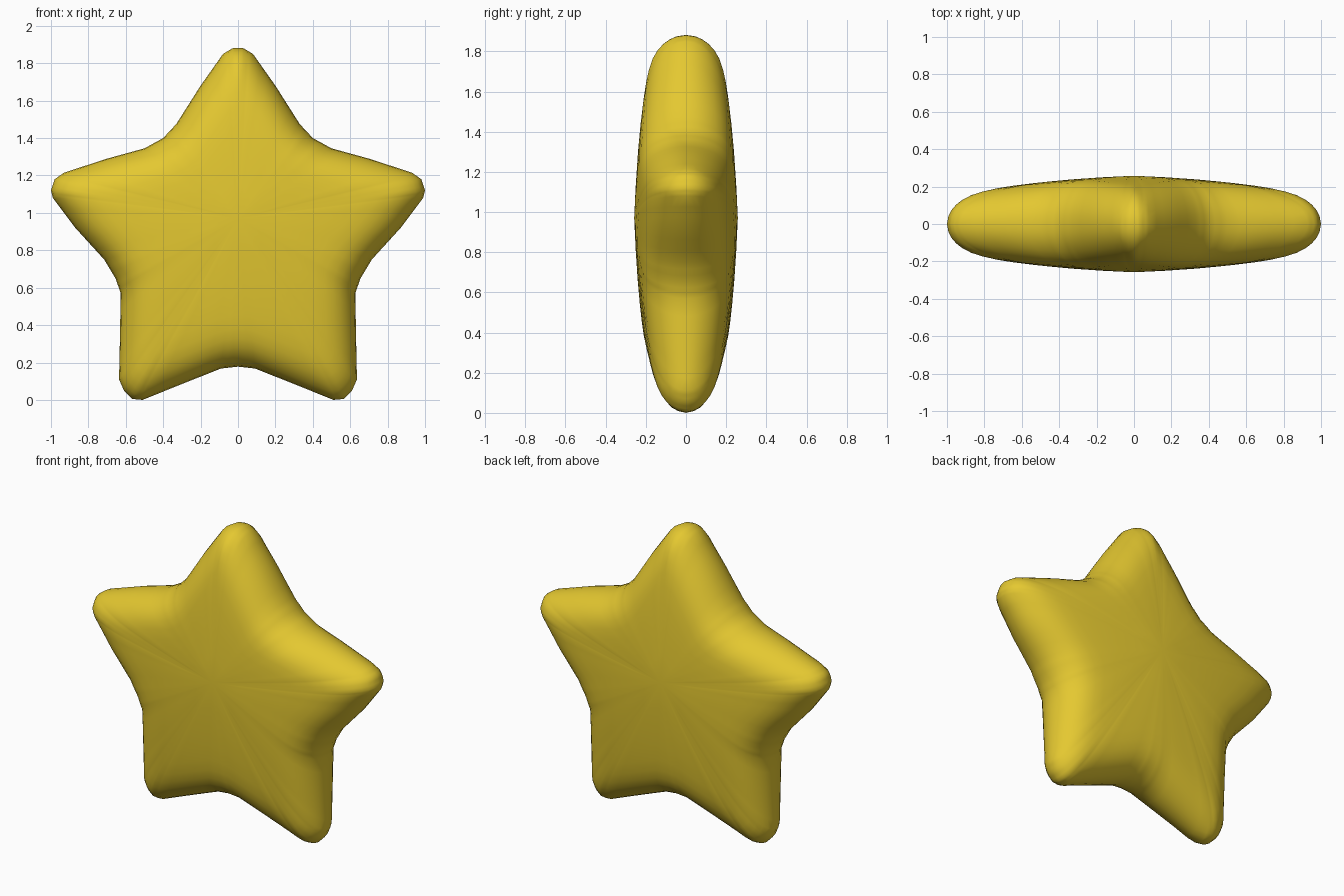
import bpy, bmesh, math
from mathutils import Vector
from mathutils.geometry import intersect_point_line

if "Cube" in bpy.data.objects:
    bpy.data.objects.remove(bpy.data.objects["Cube"])

# Right half of the star outline (x, z), top to bottom
half = [(0, 1.882), (0.03, 1.88), (0.08, 1.85), (0.2, 1.68), (0.33, 1.475),
        (0.40, 1.40), (0.50, 1.345), (0.70, 1.29), (0.93, 1.215), (0.98, 1.18),
        (1.0, 1.12), (0.99, 1.08), (0.87, 0.92), (0.715, 0.75), (0.655, 0.65),
        (0.627, 0.57), (0.632, 0.3), (0.636, 0.11), (0.61, 0.05), (0.565, 0.005),
        (0.51, 0.0), (0.30, 0.085), (0.09, 0.168), (0, 0.178)]
outline = [Vector(p) for p in half] + [Vector((-x, z)) for x, z in half[-2:0:-1]]
edges = list(zip(outline, outline[1:] + outline[:1]))
rim = [a.lerp(b, k / 3) for a, b in edges for k in range(3)]
centre = Vector((0, 0.97))
ROUND = 0.175  # width of the rounded border


def rim_distance(p):
    best = 9
    for a, b in edges:
        q, t = intersect_point_line(p, a, b)
        q = a.lerp(b, min(1, max(0, t)))
        best = min(best, (p - q.to_2d()).length)
    return best


def half_depth(p):
    t = min(1, rim_distance(p) / ROUND)
    r = (p - centre).length
    return (0.258 - 0.11 * r ** 1.6) * math.sqrt(max(0, 1 - (1 - t) ** 2))


# Puffy star body: rings shrinking to the centre on both faces
bm = bmesh.new()
n = len(rim)
rim_verts = [bm.verts.new((p.x, 0, p.y)) for p in rim]
scales = [0.992, 0.975, 0.95, 0.915, 0.87, 0.81, 0.74, 0.65, 0.53, 0.38, 0.2]
inner = []
for side in (-1, 1):
    last = rim_verts
    for s in scales:
        ring = []
        for p in rim:
            q = centre.lerp(p, s)
            ring.append(bm.verts.new((q.x, side * half_depth(q), q.y)))
        for i in range(n):
            j = (i + 1) % n
            bm.faces.new((last[i], last[j], ring[j], ring[i]))
        if s < 0.96:
            inner += ring
        last = ring
    tip = bm.verts.new((0, side * half_depth(centre), centre.y))
    for i in range(n):
        bm.faces.new((last[i], last[(i + 1) % n], tip))

# Soften the ridges along the arms
for _ in range(4):
    bmesh.ops.smooth_vert(bm, verts=inner, factor=0.5, use_axis_x=False,
                          use_axis_y=True, use_axis_z=False)
bmesh.ops.recalc_face_normals(bm, faces=bm.faces)
for f in bm.faces:
    f.smooth = True

mesh = bpy.data.meshes.new("star_body")
bm.to_mesh(mesh)
bm.free()
mat = bpy.data.materials.new("golden yellow")
mat.diffuse_color = (0.78, 0.58, 0.03, 1)
mat.use_nodes = True
mat.node_tree.nodes["Principled BSDF"].inputs["Base Color"].default_value = mat.diffuse_color
mesh.materials.append(mat)
star = bpy.data.objects.new("star_body", mesh)
bpy.context.collection.objects.link(star)
